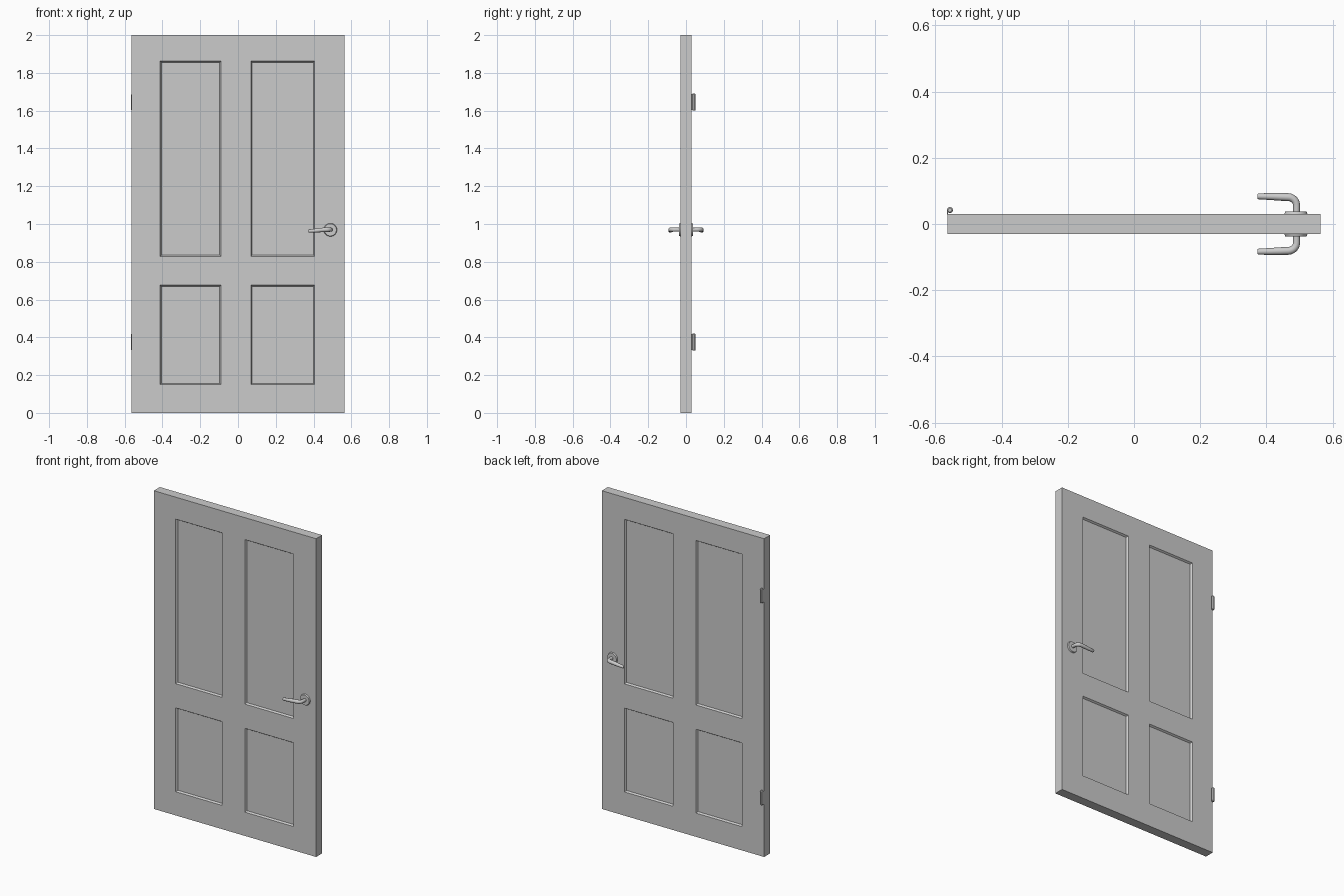
import bpy, bmesh, math
from mathutils import Matrix, Vector

if "Cube" in bpy.data.objects:
    bpy.data.objects.remove(bpy.data.objects["Cube"])

HALF = 0.03  # half the door thickness


def mesh_object(name, bm):
    bmesh.ops.recalc_face_normals(bm, faces=bm.faces)
    mesh = bpy.data.meshes.new(name)
    bm.to_mesh(mesh)
    bm.free()
    obj = bpy.data.objects.new(name, mesh)
    bpy.context.collection.objects.link(obj)
    return obj


def smooth(obj, angle=35):
    bpy.ops.object.select_all(action='DESELECT')
    obj.select_set(True)
    bpy.context.view_layer.objects.active = obj
    bpy.ops.object.shade_smooth_by_angle(angle=math.radians(angle))


# Door leaf: a grid slab with four panels sunk into each side
xs = [-0.564, -0.412, -0.09, 0.068, 0.406, 0.564]
zs = [0, 0.149, 0.676, 0.828, 1.862, 2.0]
bm = bmesh.new()
grid = [[bm.verts.new((x, -HALF, z)) for z in zs] for x in xs]
for i in range(5):
    for j in range(5):
        bm.faces.new((grid[i][j], grid[i + 1][j], grid[i + 1][j + 1], grid[i][j + 1]))
ext = bmesh.ops.extrude_face_region(bm, geom=bm.faces[:], use_keep_orig=True)
bmesh.ops.translate(bm, vec=(0, 2 * HALF, 0),
                    verts=[g for g in ext['geom'] if isinstance(g, bmesh.types.BMVert)])
bmesh.ops.recalc_face_normals(bm, faces=bm.faces)


def is_panel(face):
    c = face.calc_center_median()
    in_x = xs[1] < c.x < xs[2] or xs[3] < c.x < xs[4]
    in_z = zs[1] < c.z < zs[2] or zs[3] < c.z < zs[4]
    return abs(face.normal.y) > 0.9 and in_x and in_z


bmesh.ops.inset_individual(bm, faces=[f for f in bm.faces if is_panel(f)],
                           thickness=0.007, depth=-0.011, use_even_offset=True)
mesh_object("door_leaf", bm)


# Handles: round rosette and a bent, tapering lever on each side
def rosette(name, side):
    bm = bmesh.new()
    bmesh.ops.create_cone(bm, cap_ends=True, segments=32, radius1=0.035, radius2=0.032, depth=0.008,
                          matrix=Matrix.Translation((0.489, side * (HALF + 0.004), 0.969))
                          @ Matrix.Rotation(-side * math.pi / 2, 4, 'X'))
    smooth(mesh_object(name, bm))


def lever(name, side):
    points = [(0.491, HALF, 0.97, 0.0105), (0.491, 0.056, 0.97, 0.0105)]
    for k in range(1, 7):
        a = math.radians(15 * k)
        points.append((0.466 + 0.025 * math.cos(a), 0.056 + 0.025 * math.sin(a), 0.97,
                       0.0105 + 0.0015 * k / 6))
    points += [(0.44, 0.082, 0.968, 0.0115), (0.41, 0.083, 0.965, 0.0103),
               (0.377, 0.0835, 0.963, 0.009), (0.373, 0.0835, 0.963, 0.007)]
    curve = bpy.data.curves.new(name, 'CURVE')
    curve.dimensions = '3D'
    curve.bevel_depth = 1.0
    curve.bevel_resolution = 4
    curve.use_fill_caps = True
    spline = curve.splines.new('POLY')
    spline.points.add(len(points) - 1)
    for p, (x, y, z, r) in zip(spline.points, points):
        p.co = (x, side * y, z, 1)
        p.radius = r
    obj = bpy.data.objects.new(name, curve)
    bpy.context.collection.objects.link(obj)
    bpy.ops.object.select_all(action='DESELECT')
    obj.select_set(True)
    bpy.context.view_layer.objects.active = obj
    bpy.ops.object.convert(target='MESH')
    smooth(bpy.context.view_layer.objects.active, 45)


for side, label in ((-1, "front"), (1, "back")):
    rosette("handle_rosette_" + label, side)
    lever("handle_lever_" + label, side)


# Hinges: knuckle with chamfered ends and a thin leaf against the door
def hinge(name, z):
    bm = bmesh.new()
    for dz, h, r1, r2 in ((0, 0.082, 0.0095, 0.0095), (0.043, 0.004, 0.0095, 0.006),
                          (-0.043, 0.004, 0.006, 0.0095)):
        bmesh.ops.create_cone(bm, cap_ends=True, segments=8, radius1=r1, radius2=r2, depth=h,
                              matrix=Matrix.Translation((-0.556, 0.042, z + dz)))
    bmesh.ops.create_cube(bm, size=1, matrix=Matrix.Translation((-0.5635, 0.035, z))
                          @ Matrix.Diagonal(Vector((0.003, 0.014, 0.084, 1))))
    mesh_object(name, bm)


hinge("upper_hinge", 1.645)
hinge("lower_hinge", 0.375)
